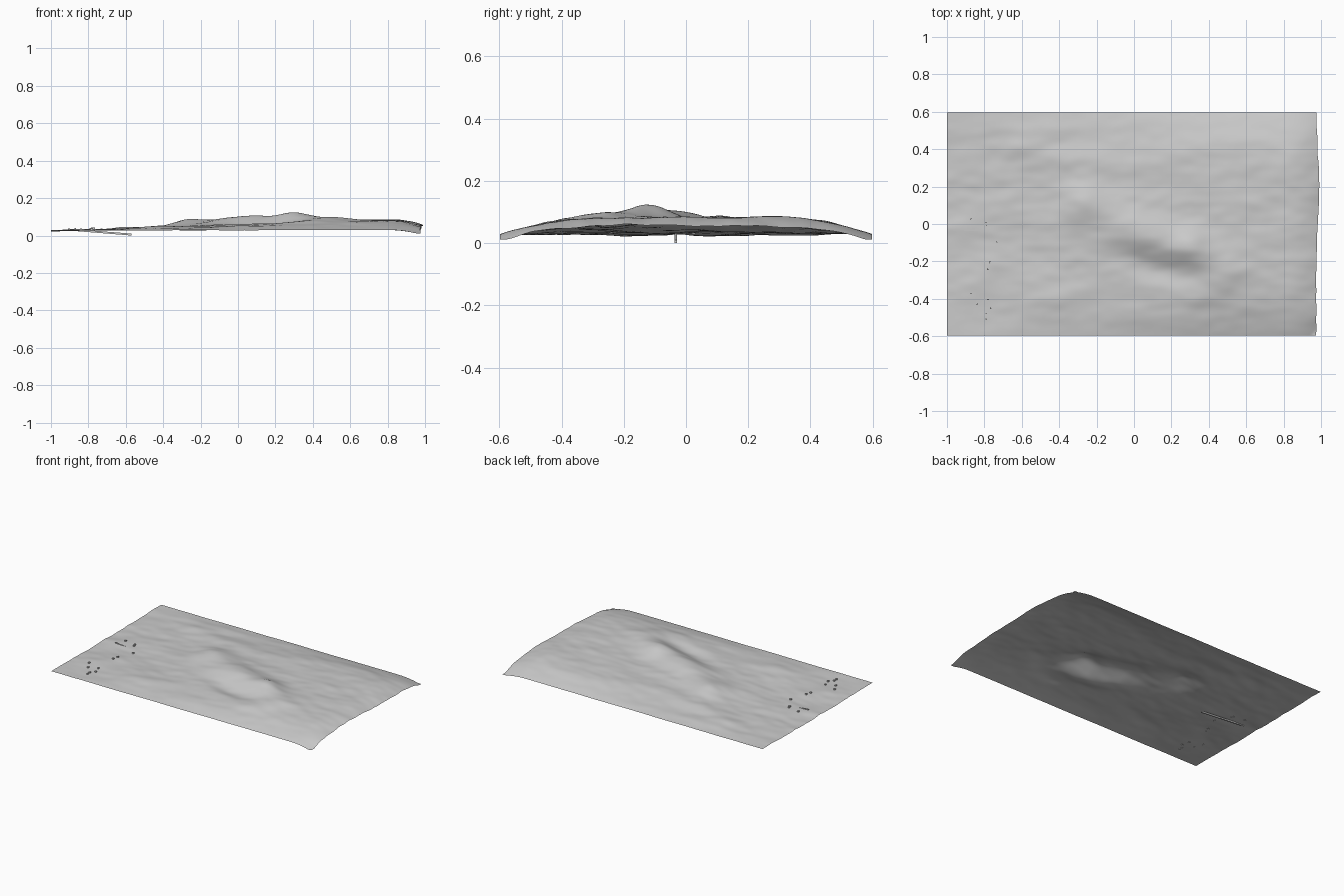
import bpy
import bmesh
from math import cos, sin, exp, radians
from mathutils import Vector, noise

if "Cube" in bpy.data.objects:
    bpy.data.objects.remove(bpy.data.objects["Cube"], do_unlink=True)

grey = bpy.data.materials.new("light grey")
grey.use_nodes = True
colour = (0.6, 0.6, 0.6, 1)
grey.diffuse_color = colour
grey.node_tree.nodes["Principled BSDF"].inputs["Base Color"].default_value = colour

# Ridges and hollows: x, y, length, width, turn, height
HILLS = [
    (0.10, -0.08, 0.22, 0.07, -12, 0.038),
    (0.30, -0.11, 0.06, 0.06, 0, 0.022),
    (0.38, -0.17, 0.08, 0.06, -25, 0.012),
    (-0.28, 0.13, 0.08, 0.08, 0, 0.028),
    (-0.08, 0.06, 0.16, 0.07, -18, 0.018),
    (0.15, -0.26, 0.16, 0.05, -20, -0.016),
    (-0.40, -0.39, 0.12, 0.05, 8, 0.016),
    (0.34, -0.38, 0.10, 0.06, 0, 0.016),
    (0.50, -0.27, 0.10, 0.08, 0, 0.018),
    (-0.60, 0.42, 0.07, 0.04, 0, 0.012),
    (-0.45, 0.51, 0.28, 0.03, 2, 0.009),
    (-0.30, 0.34, 0.25, 0.05, -5, 0.012),
    (0.48, 0.44, 0.20, 0.05, 8, 0.012),
    (0.75, 0.30, 0.15, 0.12, 0, 0.006),
]
# Spine heights from left to right
SPINE = [(-1, 0.025), (-0.6, 0.036), (-0.3, 0.046), (0, 0.062),
         (0.4, 0.075), (0.7, 0.082), (1, 0.084)]


def spine(x):
    for (a, p), (b, q) in zip(SPINE, SPINE[1:]):
        if x <= b:
            return p + (q - p) * (x - a) / (b - a)
    return SPINE[-1][1]


def height(x, y):
    fade = 1 - (abs(y) / 0.6) ** 4
    rise = spine(x) - 0.028
    for cx, cy, length, width, turn, h in HILLS:
        c, s = cos(radians(turn)), sin(radians(turn))
        u = ((x - cx) * c + (y - cy) * s) / length
        v = ((y - cy) * c - (x - cx) * s) / width
        rise += h * exp(-(u * u + v * v) / 2)
    # Long ripples over the land
    rough = noise.noise(Vector((x * 4, y * 9, 0.3))) * 0.006
    rough += noise.noise(Vector((x * 10, y * 19, 2.7))) * 0.0028
    z = 0.028 + rise * fade + rough * (0.35 + 0.65 * fade)
    # Right edge curls down
    curl = max(0, (x - 0.82) / 0.16)
    return max(0.012, z - 0.026 * curl ** 2)


def add_object(name, bm):
    mesh = bpy.data.meshes.new(name)
    bm.to_mesh(mesh)
    bm.free()
    mesh.materials.append(grey)
    obj = bpy.data.objects.new(name, mesh)
    bpy.context.collection.objects.link(obj)
    return obj


# Terrain sheet
bm = bmesh.new()
bmesh.ops.create_grid(bm, x_segments=200, y_segments=120, size=1)
for v in bm.verts:
    y = v.co.y * 0.597
    reach = 0.974 + 0.016 * exp(-((y - 0.2) / 0.25) ** 2)
    reach += 0.004 * noise.noise(Vector((0, y * 12, 5)))
    x = -1 + (v.co.x + 1) / 2 * (1 + reach)
    v.co = (x, y, height(x, y))
for f in bm.faces:
    f.smooth = True
add_object("terrain", bm)

# Small blocks scattered on the low plain
SPOTS = [(-0.87, 0.025), (-0.79, 0.01), (-0.785, -0.005), (-0.73, -0.095),
         (-0.77, -0.205), (-0.78, -0.24), (-0.87, -0.37), (-0.78, -0.4),
         (-0.84, -0.425), (-0.765, -0.45), (-0.79, -0.48), (-0.79, -0.505)]
bm = bmesh.new()
for x, y in SPOTS:
    made = bmesh.ops.create_cube(bm, size=0.01)
    bmesh.ops.translate(bm, verts=made["verts"], vec=(x, y, height(x, y) + 0.003))
add_object("scattered_blocks", bm)

# Thin strip that dips through the plain
bm = bmesh.new()
bmesh.ops.create_cube(bm, size=1)
for v in bm.verts:
    x = -0.74 + v.co.x * 0.34
    z = height(x, -0.03) + 0.001 if v.co.x < 0 else 0.005
    v.co = (x, -0.033 + v.co.y * 0.008, z + v.co.z * 0.01)
add_object("buried_strip", bm)
